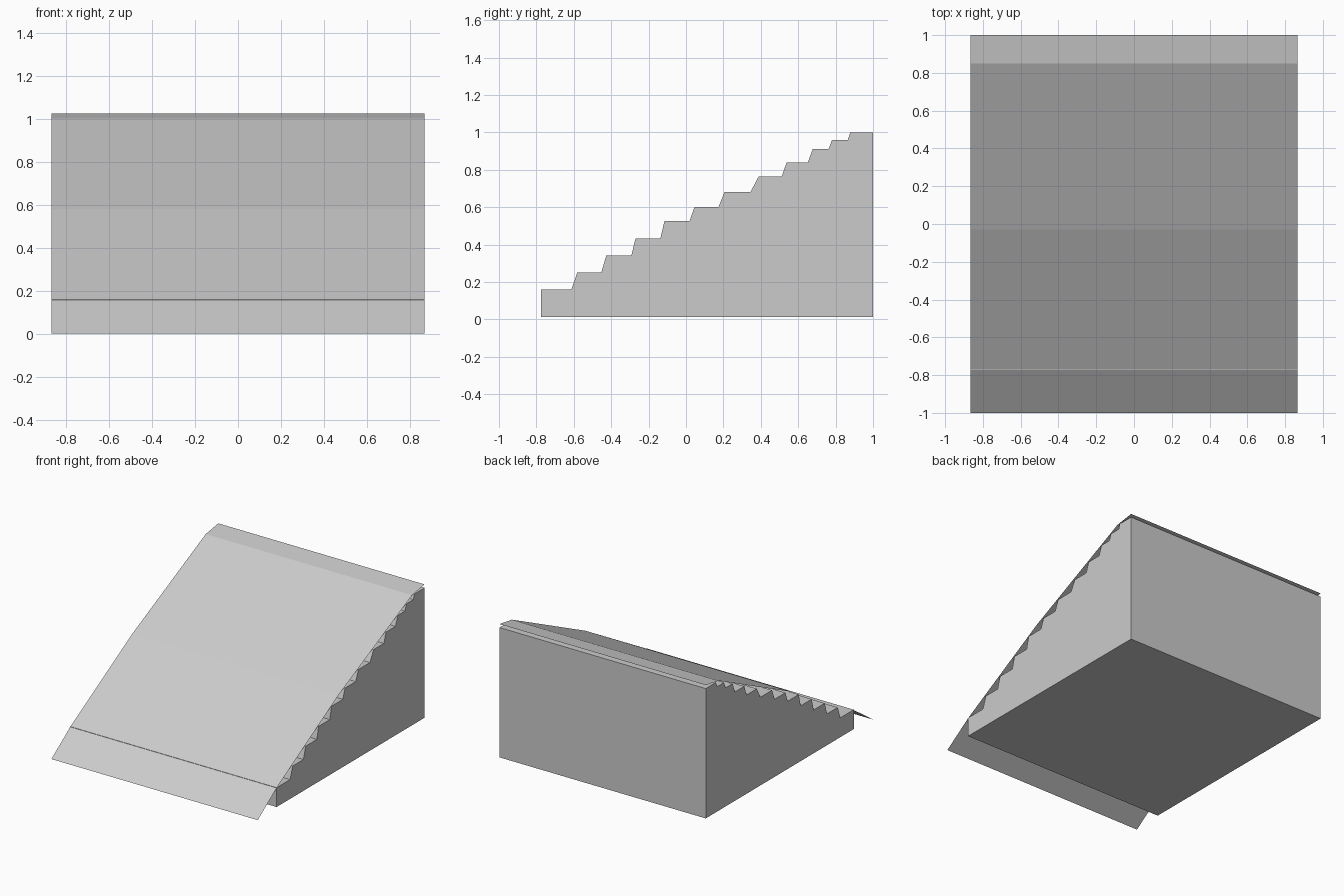
import bpy, bmesh

if "Cube" in bpy.data.objects:
    bpy.data.objects.remove(bpy.data.objects["Cube"])

HALF_W = 0.866


def sweep(name, profile, closed):
    """Stretch a (y, z) side profile across the full width."""
    bm = bmesh.new()
    rows = [[bm.verts.new((x, y, z)) for y, z in profile] for x in (-HALF_W, HALF_W)]
    left, right = rows
    n = len(profile)
    for i in range(n if closed else n - 1):
        j = (i + 1) % n
        bm.faces.new((left[i], right[i], right[j], left[j]))
    if closed:
        bm.faces.new(left)
        bm.faces.new(right[::-1])
        bmesh.ops.recalc_face_normals(bm, faces=bm.faces)
    mesh = bpy.data.meshes.new(name)
    bm.to_mesh(mesh)
    bm.free()
    obj = bpy.data.objects.new(name, mesh)
    bpy.context.collection.objects.link(obj)
    return obj


# Stepped block: each tread is (front y, back y, height), with leaning risers
treads = [
    (-0.774, -0.613, 0.160), (-0.581, -0.453, 0.251), (-0.426, -0.292, 0.342),
    (-0.270, -0.137, 0.433), (-0.115, 0.019, 0.527), (0.046, 0.174, 0.602),
    (0.206, 0.345, 0.682), (0.388, 0.511, 0.763), (0.538, 0.651, 0.839),
    (0.678, 0.763, 0.912), (0.781, 0.865, 0.960), (0.878, 1.0, 0.998),
]
block = [(-0.774, 0.013)]
for front, back, height in treads:
    block += [(front, height), (back, height)]
block.append((1.0, 0.013))
sweep("stepped_block", block, True)

# Thin ramp sheet lying over the steps
ramp = [(-1.0, 0.0), (-0.772, 0.159), (-0.03, 0.58), (0.85, 1.0), (1.0, 1.024)]
sweep("ramp_sheet", ramp, False)
